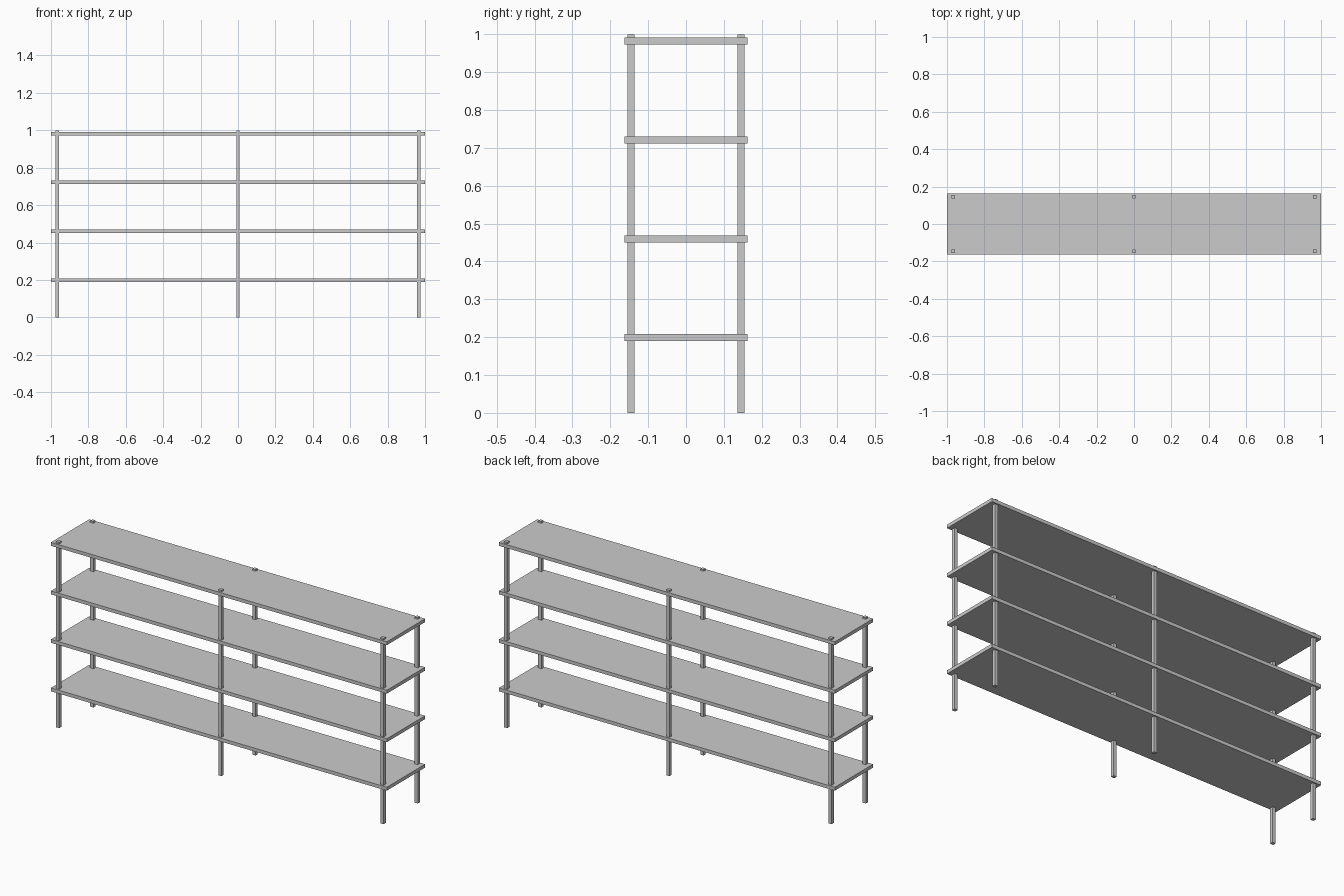
import bpy

cube = bpy.data.objects.get("Cube")
if cube:
    bpy.data.objects.remove(cube, do_unlink=True)

grey = bpy.data.materials.new("light_grey")
grey.use_nodes = True
grey.diffuse_color = (0.6, 0.6, 0.6, 1)
grey.node_tree.nodes["Principled BSDF"].inputs["Base Color"].default_value = grey.diffuse_color


def box(name, centre, size):
    """Flat-faced box with its size baked into the mesh."""
    bpy.ops.mesh.primitive_cube_add(size=1, location=centre)
    obj = bpy.context.object
    obj.name = name
    obj.scale = size
    bpy.ops.object.transform_apply(location=False, rotation=False, scale=True)
    obj.data.materials.append(grey)
    return obj


THICK = 0.0185
DEPTH = 0.325
POST_X = 0.966
POST_Y = 0.1455

# Four evenly spaced shelves
for i, level in enumerate(("bottom", "lower", "upper", "top")):
    box(f"{level}_shelf", (0, 0, 0.199 + i * 0.261), (2, DEPTH, THICK))

# Front and back posts, passing through the shelves and standing proud on top
for side, x in (("right", -POST_X), ("middle", 0), ("left", POST_X)):
    for end, y in (("front", -POST_Y), ("back", POST_Y)):
        box(f"{end}_{side}_post", (x, y, 0.5), (THICK, THICK, 1))
